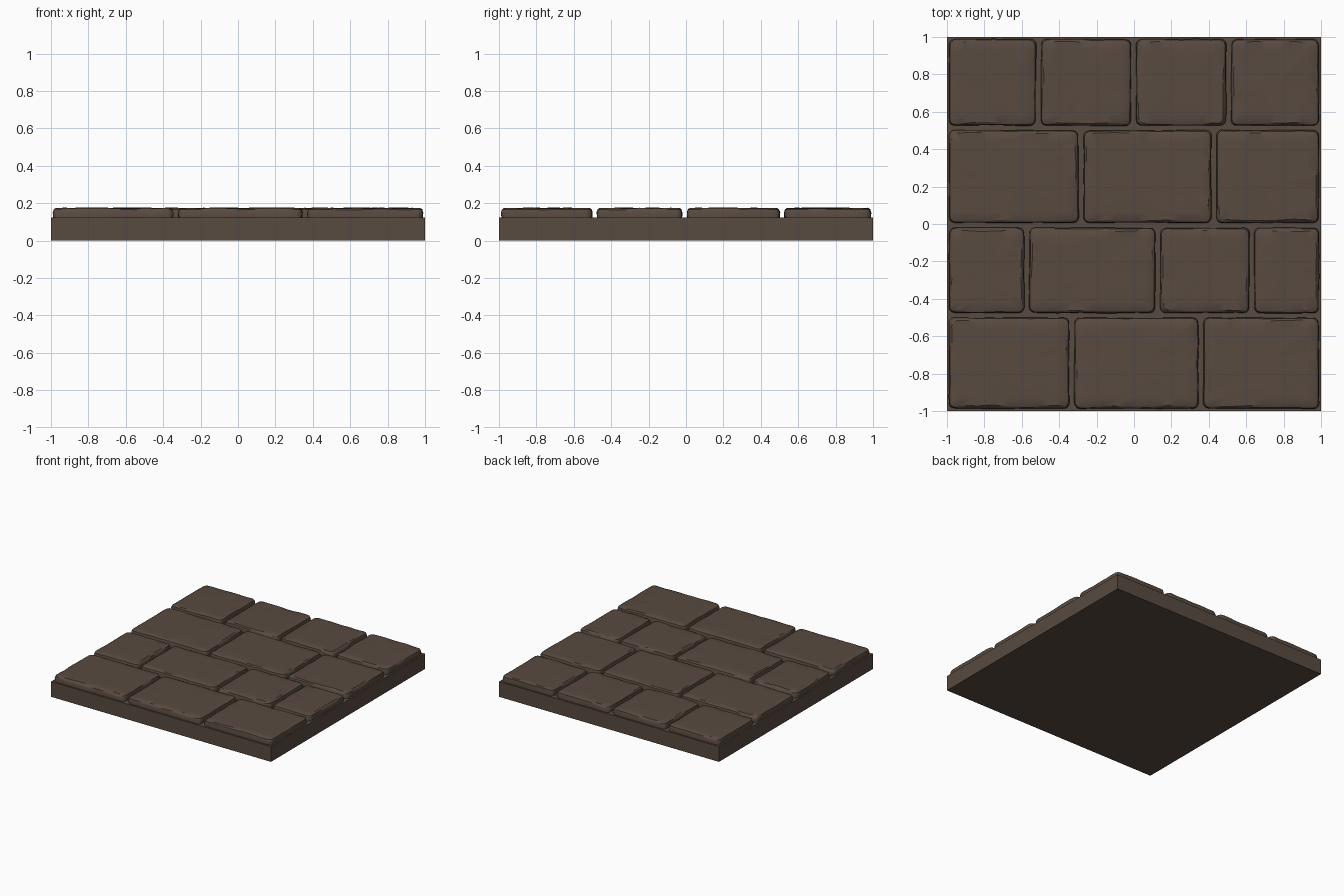
import bpy, bmesh, math, random
from mathutils import Vector, noise

if "Cube" in bpy.data.objects:
    bpy.data.objects.remove(bpy.data.objects["Cube"])

random.seed(4)

mat = bpy.data.materials.new("brown stone")
mat.diffuse_color = (0.098, 0.069, 0.052, 1)
mat.use_nodes = True
mat.node_tree.nodes["Principled BSDF"].inputs["Base Color"].default_value = mat.diffuse_color


def finish(bm, name, smooth):
    bmesh.ops.recalc_face_normals(bm, faces=bm.faces)
    me = bpy.data.meshes.new(name)
    bm.to_mesh(me)
    bm.free()
    ob = bpy.data.objects.new(name, me)
    bpy.context.collection.objects.link(ob)
    me.materials.append(mat)
    if smooth:
        bpy.context.view_layer.objects.active = ob
        ob.select_set(True)
        bpy.ops.object.shade_smooth_by_angle(angle=math.radians(32))
        ob.select_set(False)


def outline(x0, x1, y0, y1, inset, r):
    """Rounded rectangle with subdivided sides, always the same point count."""
    x0, x1, y0, y1 = x0 + inset, x1 - inset, y0 + inset, y1 - inset
    centres = [(x1 - r, y0 + r, -90), (x1 - r, y1 - r, 0),
               (x0 + r, y1 - r, 90), (x0 + r, y0 + r, 180)]
    pts = []
    for i, (cx, cy, a) in enumerate(centres):
        arc = [(cx + r * math.cos(math.radians(a + t)),
                cy + r * math.sin(math.radians(a + t))) for t in (0, 30, 60, 90)]
        nx, ny, na = centres[(i + 1) % 4]
        end = (nx + r * math.cos(math.radians(na)), ny + r * math.sin(math.radians(na)))
        pts += arc
        for k in range(1, 10):
            t = k / 10
            pts.append((arc[-1][0] * (1 - t) + end[0] * t,
                        arc[-1][1] * (1 - t) + end[1] * t))
    return pts


def stone(name, x0, x1, y0, y1):
    bm = bmesh.new()
    seed = Vector((random.uniform(-50, 50), random.uniform(-50, 50), 0))
    # inset, height, corner radius, sideways wobble, height wobble
    levels = [(0.003, 0.11, 0.03, 0.003, 0), (0.001, 0.15, 0.03, 0.004, 0.004),
              (0.006, 0.166, 0.03, 0.004, 0.005), (0.017, 0.173, 0.03, 0.006, 0.004),
              (0.06, 0.174, 0.02, 0.004, 0.003), (0.13, 0.175, 0.01, 0, 0.003)]
    rings = []
    for n, (inset, z, r, side, up) in enumerate(levels):
        ring = []
        for x, y in outline(x0, x1, y0, y1, inset, r):
            p = Vector((x * 9, y * 9, n * 0.5)) + seed
            w = noise.noise_vector(p)
            ring.append(bm.verts.new((x + side * w.x, y + side * w.y, z + up * w.z)))
        rings.append(ring)
    for a, b in zip(rings, rings[1:]):
        for i in range(len(a)):
            j = (i + 1) % len(a)
            bm.faces.new((a[i], a[j], b[j], b[i]))
    # fan over the middle of the top
    c = bm.verts.new(((x0 + x1) / 2, (y0 + y1) / 2, 0.175))
    top = rings[-1]
    for i in range(len(top)):
        bm.faces.new((top[i], top[(i + 1) % len(top)], c))
    bm.faces.new(rings[0])
    finish(bm, name, True)


# base slab
bm = bmesh.new()
bmesh.ops.create_cube(bm, size=1)
for v in bm.verts:
    v.co = (v.co.x * 2, v.co.y * 2, (v.co.z + 0.5) * 0.125)
finish(bm, "base_slab", False)

# paving stones: row limits in y, then joints between stones in x
rows = [(-0.988, -0.5, [-0.333, 0.358]),
        (-0.477, -0.02, [-0.573, 0.127, 0.63]),
        (0.005, 0.502, [-0.283, 0.427]),
        (0.525, 0.99, [-0.511, -0.003, 0.506])]
gap = 0.0125
for r, (y0, y1, joints) in enumerate(rows):
    edges = [-0.99 - gap] + joints + [0.99 + gap]
    for i, (a, b) in enumerate(zip(edges, edges[1:])):
        stone(f"paving_stone_{r + 1}_{i + 1}", a + gap, b - gap, y0, y1)
